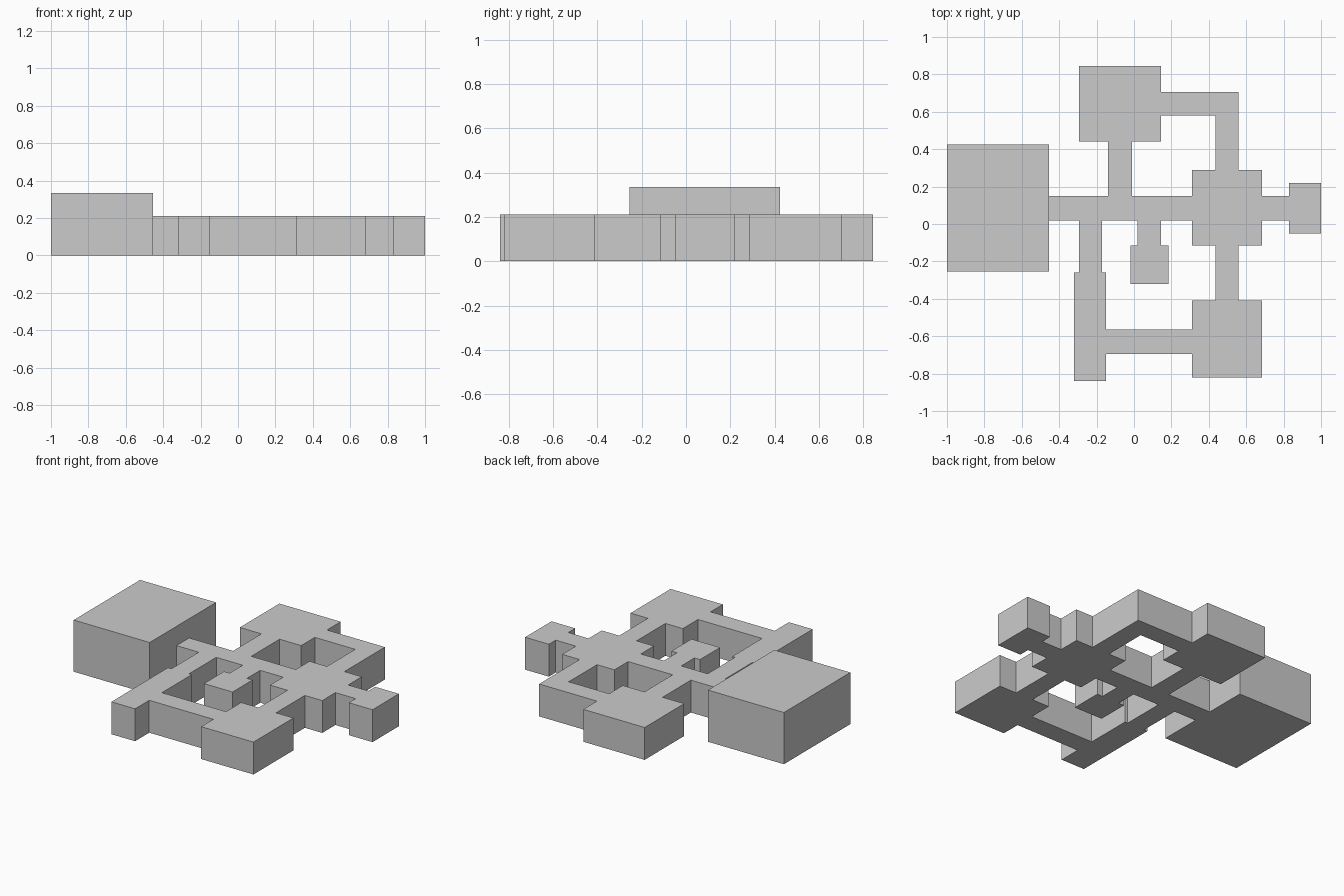
import bpy, bmesh, math

if "Cube" in bpy.data.objects:
    bpy.data.objects.remove(bpy.data.objects["Cube"])

LOW, HIGH = 0.21, 0.335

# rooms and corridors as (x0, x1, y0, y1, height)
rooms = [
    (-1.0, -0.455, -0.255, 0.425, HIGH),   # great hall
    (-0.295, 0.145, 0.44, 0.845, LOW),     # north room
    (0.31, 0.685, -0.115, 0.29, LOW),      # central room
    (0.83, 1.0, -0.05, 0.22, LOW),         # east closet
    (0.31, 0.685, -0.82, -0.41, LOW),      # south room
    (-0.32, -0.15, -0.84, -0.26, LOW),     # long narrow room
    (-0.02, 0.185, -0.32, -0.115, LOW),    # small inner room
]
corridors = [
    (-0.455, 0.31, 0.02, 0.15, LOW),       # main corridor
    (0.685, 0.83, 0.02, 0.15, LOW),        # to east closet
    (-0.14, -0.01, 0.15, 0.44, LOW),       # to north room
    (0.145, 0.56, 0.58, 0.705, LOW),       # bent corridor, long leg
    (0.435, 0.56, 0.29, 0.58, LOW),        # bent corridor, short leg
    (0.435, 0.56, -0.41, -0.115, LOW),     # to south room
    (-0.15, 0.31, -0.695, -0.565, LOW),    # south link
    (-0.295, -0.17, -0.26, 0.02, LOW),     # to long narrow room
    (0.02, 0.145, -0.115, 0.02, LOW),      # to small inner room
]
boxes = rooms + corridors

# split space on every wall line, so the union has no hidden inner walls
axes = [
    sorted({v for b in boxes for v in b[0:2]}),
    sorted({v for b in boxes for v in b[2:4]}),
    [0.0, LOW, HIGH],
]


def filled(cell):
    if any(not 0 <= c < len(a) - 1 for c, a in zip(cell, axes)):
        return False
    x, y, z = ((a[c] + a[c + 1]) / 2 for c, a in zip(cell, axes))
    return any(b[0] < x < b[1] and b[2] < y < b[3] and z < b[4] for b in boxes)


bm = bmesh.new()
verts = {}


def vert(key):
    if key not in verts:
        verts[key] = bm.verts.new([a[k] for a, k in zip(axes, key)])
    return verts[key]


# outer skin: one face wherever a filled cell meets an empty one
for i in range(len(axes[0]) - 1):
    for j in range(len(axes[1]) - 1):
        for k in range(2):
            cell = (i, j, k)
            if not filled(cell):
                continue
            for ax in range(3):
                for side in (0, 1):
                    nb = list(cell)
                    nb[ax] += 2 * side - 1
                    if filled(nb):
                        continue
                    u, v = (ax + 1) % 3, (ax + 2) % 3
                    loop = []
                    for du, dv in ((0, 0), (1, 0), (1, 1), (0, 1)):
                        p = list(cell)
                        p[ax] += side
                        p[u] += du
                        p[v] += dv
                        loop.append(vert(tuple(p)))
                    bm.faces.new(loop if side else loop[::-1])

# merge flat areas into clean walls, roofs and floors
bmesh.ops.dissolve_limit(bm, angle_limit=math.radians(1),
                         verts=bm.verts[:], edges=bm.edges[:])
mesh = bpy.data.meshes.new("rooms_and_corridors")
bm.to_mesh(mesh)
bm.free()

stone = bpy.data.materials.new("light_grey")
stone.diffuse_color = (0.6, 0.6, 0.6, 1)
stone.use_nodes = True
stone.node_tree.nodes["Principled BSDF"].inputs["Base Color"].default_value = stone.diffuse_color
mesh.materials.append(stone)
obj = bpy.data.objects.new("rooms_and_corridors", mesh)
bpy.context.collection.objects.link(obj)
